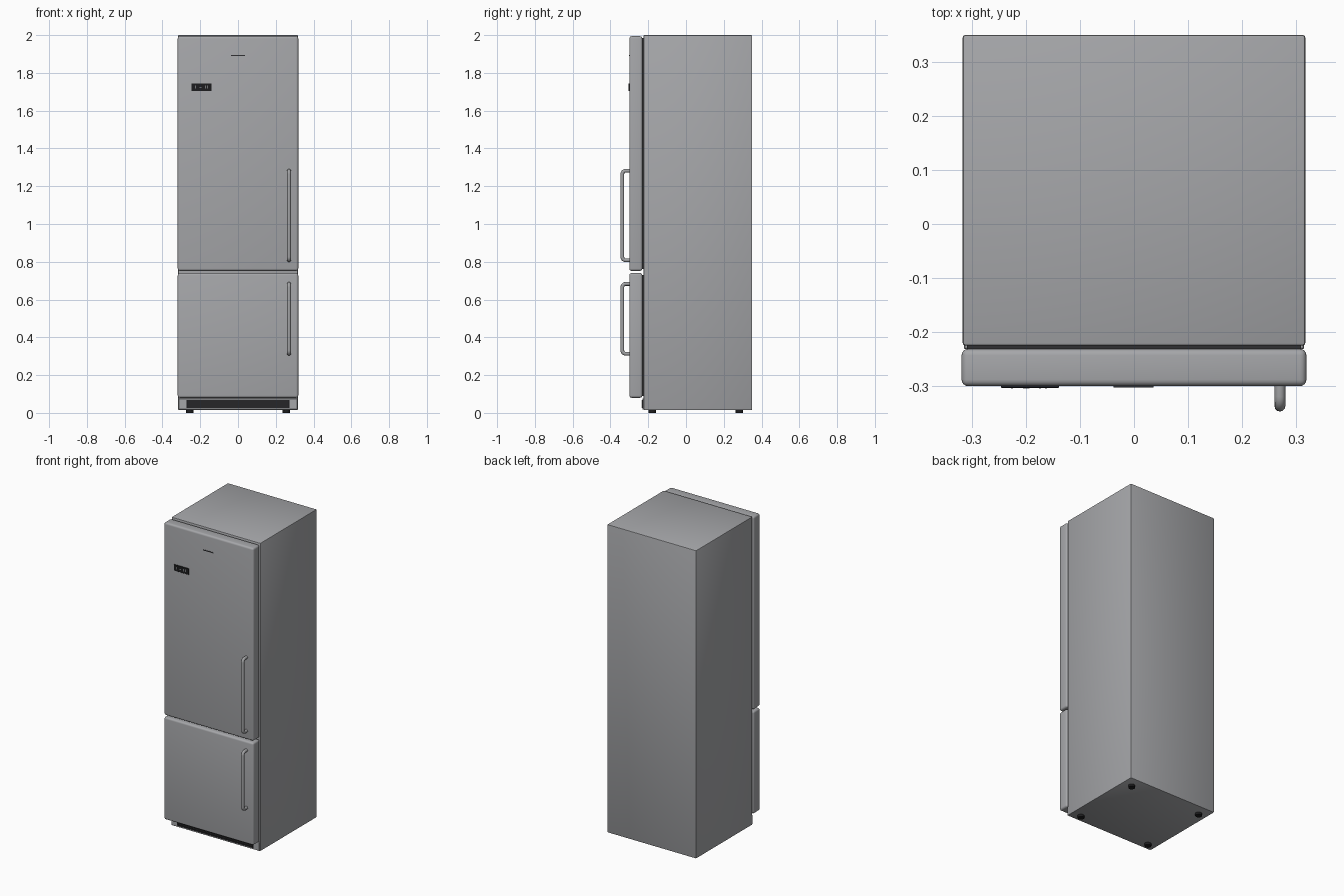
import bpy, math
from mathutils import Vector

if "Cube" in bpy.data.objects:
    bpy.data.objects.remove(bpy.data.objects["Cube"])


def mat(name, c):
    m = bpy.data.materials.new(name)
    m.diffuse_color = (*c, 1)
    m.use_nodes = True
    m.node_tree.nodes["Principled BSDF"].inputs["Base Color"].default_value = m.diffuse_color
    return m


STEEL = mat("brushed steel", (0.38, 0.385, 0.40))
HANDLE = mat("handle steel", (0.36, 0.365, 0.375))
BLACK = mat("black plastic", (0.012, 0.012, 0.013))
RUBBER = mat("dark rubber", (0.03, 0.03, 0.032))
LIGHT = mat("display light", (0.6, 0.62, 0.65))


def finish(o, name, m):
    o.name = name
    o.data.materials.clear()
    o.data.materials.append(m)
    bpy.ops.object.select_all(action='DESELECT')
    o.select_set(True)
    bpy.context.view_layer.objects.active = o
    bpy.ops.object.shade_smooth_by_angle(angle=math.radians(35))
    return o


def box(name, x, y, z, m, bevel=0, seg=3):
    """Box from (min, max) ranges with an optional rounded edge."""
    r = (x, y, z)
    bpy.ops.mesh.primitive_cube_add(size=1, location=[(a + b) / 2 for a, b in r])
    o = bpy.context.object
    o.scale = [b - a for a, b in r]
    bpy.ops.object.transform_apply(location=False, rotation=False, scale=True)
    if bevel:
        b = o.modifiers.new("round", 'BEVEL')
        b.width, b.segments = bevel, seg
        bpy.ops.object.modifier_apply(modifier="round")
    return finish(o, name, m)


def handle(name, z0, z1, x=0.27, y_in=-0.295, y_out=-0.337, r=0.01, bend=0.018):
    """Tubular bar with rounded corners running back into the door."""
    pts = [Vector((x, y_in, z0 + r))]
    for zc, a0, s in ((z0 + r + bend, -90, -1), (z1 - r - bend, 180, -1)):
        for i in range(7):
            a = math.radians(a0 + s * 90 * i / 6)
            pts.append(Vector((x, y_out + bend + bend * math.cos(a), zc + bend * math.sin(a))))
    pts.append(Vector((x, y_in, z1 - r)))
    cu = bpy.data.curves.new(name, 'CURVE')
    cu.dimensions = '3D'
    cu.bevel_depth, cu.bevel_resolution = r, 4
    sp = cu.splines.new('POLY')
    sp.points.add(len(pts) - 1)
    for p, v in zip(sp.points, pts):
        p.co = (*v, 1)
    o = bpy.data.objects.new(name, cu)
    bpy.context.collection.objects.link(o)
    bpy.ops.object.select_all(action='DESELECT')
    o.select_set(True)
    bpy.context.view_layer.objects.active = o
    bpy.ops.object.convert(target='MESH')
    finish(bpy.context.object, name, HANDLE)


# Cabinet
box("cabinet", (-0.317, 0.317), (-0.225, 0.35), (0.015, 2.0), STEEL, 0.005, 2)

# Doors with their gaskets and handles
for label, z0, z1, h0, h1 in (("upper", 0.752, 1.994, 0.798, 1.292),
                              ("lower", 0.080, 0.740, 0.303, 0.693)):
    box(label + "_door", (-0.319, 0.319), (-0.30, -0.231), (z0, z1), STEEL, 0.012, 4)
    box(label + "_gasket", (-0.309, 0.309), (-0.235, -0.22), (z0 + 0.01, z1 - 0.01), RUBBER)
    handle(label + "_handle", h0, h1)

# Plinth with ventilation grille
box("plinth", (-0.315, 0.315), (-0.231, -0.22), (0.018, 0.076), STEEL, 0.002, 1)
box("grille_recess", (-0.272, 0.272), (-0.2325, -0.225), (0.026, 0.068), BLACK)
for i in range(4):
    z = 0.031 + i * 0.0105
    box(f"grille_slat_{i + 1}", (-0.268, 0.268), (-0.236, -0.23), (z - 0.002, z + 0.002), RUBBER)

# Display panel with plain indicator bars
box("display_panel", (-0.246, -0.139), (-0.3035, -0.298), (1.704, 1.744), BLACK, 0.001, 1)
for i, (x, w, h) in enumerate(((-0.226, 0.004, 0.016), (-0.199, 0.012, 0.003),
                               (-0.174, 0.004, 0.016), (-0.163, 0.004, 0.016))):
    box(f"indicator_{i + 1}", (x - w / 2, x + w / 2), (-0.3042, -0.303),
        (1.725 - h / 2, 1.725 + h / 2), LIGHT)

# Thin trim strip near the top of the door
box("door_trim_strip", (-0.038, 0.036), (-0.3025, -0.298), (1.889, 1.894), RUBBER)

# Feet
for sx in (-1, 1):
    for y, end in ((-0.178, "front"), (0.283, "back")):
        bpy.ops.mesh.primitive_cylinder_add(vertices=24, radius=0.02, depth=0.022,
                                            location=(sx * 0.255, y, 0.011))
        finish(bpy.context.object, f"{end}_{'right' if sx > 0 else 'left'}_foot", BLACK)
